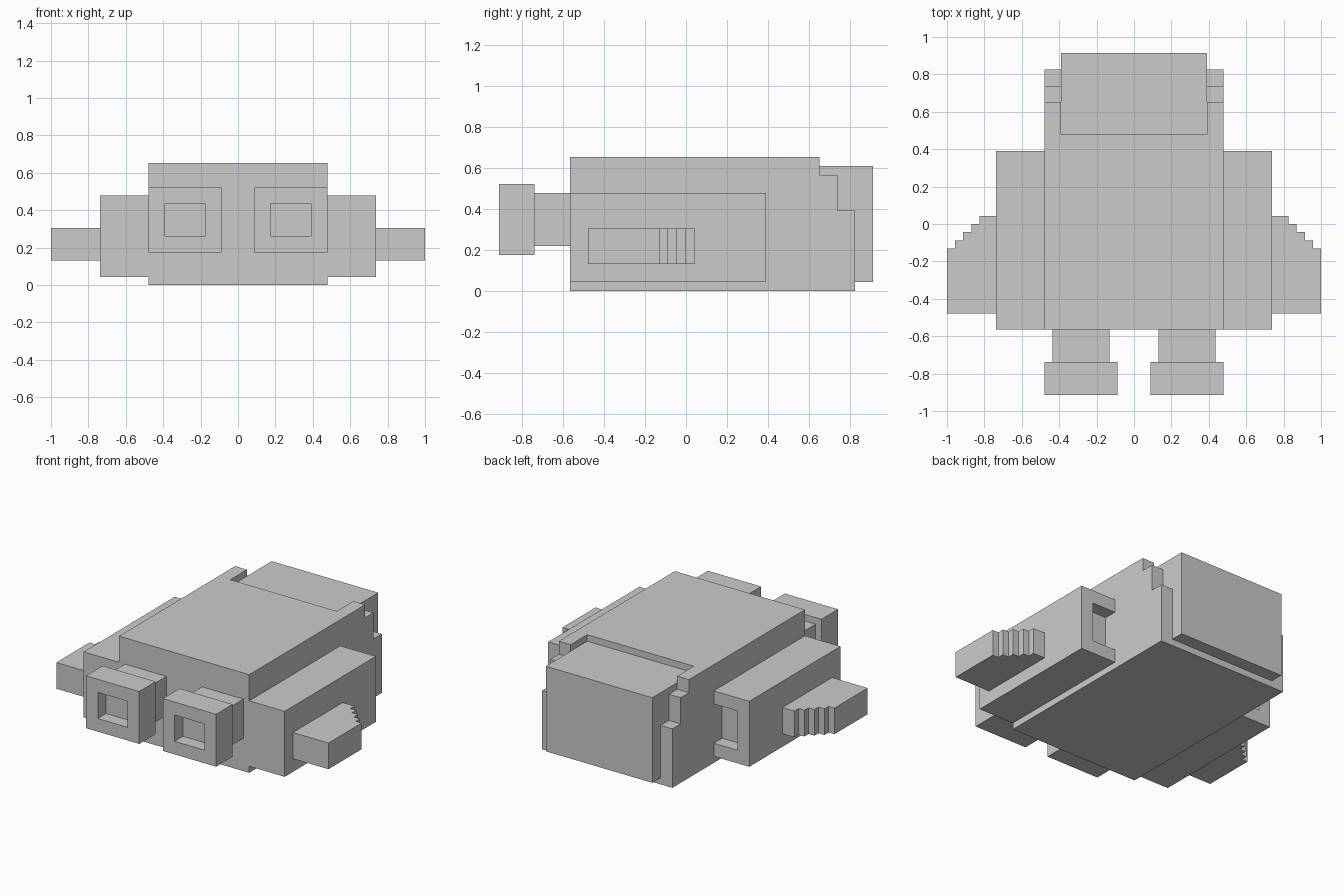
import bpy
import bmesh
from mathutils import Vector

if "Cube" in bpy.data.objects:
    bpy.data.objects.remove(bpy.data.objects["Cube"])

U = 1 / 23  # grid unit of the blocky design


def prism(name, points, axis, lo, hi):
    """Extrude a closed profile along x (points are y,z) or z (points are x,y)."""
    bm = bmesh.new()
    place = (lambda a, b: (lo, a, b)) if axis == 'x' else (lambda a, b: (a, b, lo))
    face = bm.faces.new([bm.verts.new(Vector(place(a, b)) * U) for a, b in points])
    res = bmesh.ops.extrude_face_region(bm, geom=[face])
    shift = Vector((1, 0, 0) if axis == 'x' else (0, 0, 1)) * (hi - lo) * U
    bmesh.ops.translate(bm, vec=shift,
                        verts=[v for v in res['geom'] if isinstance(v, bmesh.types.BMVert)])
    bmesh.ops.recalc_face_normals(bm, faces=bm.faces)
    mesh = bpy.data.meshes.new(name)
    bm.to_mesh(mesh)
    bm.free()
    ob = bpy.data.objects.new(name, mesh)
    bpy.context.collection.objects.link(ob)
    return ob


def box(name, x, y, z):
    return prism(name, [(x[0], y[0]), (x[1], y[0]), (x[1], y[1]), (x[0], y[1])], 'z', *z)


def apply(ob, mod):
    with bpy.context.temp_override(object=ob, active_object=ob, selected_objects=[ob]):
        bpy.ops.object.modifier_apply(modifier=mod.name)


def cut(ob, x, y, z):
    """Carve a box-shaped recess and remove the cutter."""
    cutter = box("cutter", x, y, z)
    cutter.hide_render = True
    mod = ob.modifiers.new("recess", 'BOOLEAN')
    mod.operation = 'DIFFERENCE'
    mod.solver = 'EXACT'
    mod.object = cutter
    apply(ob, mod)
    bpy.data.objects.remove(cutter)


def mirror(ob):
    ob.modifiers.new("mirror", 'MIRROR').use_mirror_merge = False


# Main hull: stepped side profile with a rear slot
hull = prism("hull", [(-13, 0), (19, 0), (19, 9), (17, 9), (17, 13),
                      (15, 13), (15, 15), (-13, 15)], 'x', -11, 11)
cut(hull, (-9, 9), (11, 20), (1, 16))

# Block seated in the rear slot
box("rear_block", (-9, 9), (11, 21), (1, 14))

# Side pods with a shallow opening at the back
pod = box("side_pod", (11, 17), (-13, 9), (1, 11))
cut(pod, (10, 15), (7, 10), (3, 9))
mirror(pod)

# Wings with stair-stepped rear edge
steps = [(17, 1), (19, 1)]
for i in range(4):
    steps += [(19 + i, -i), (20 + i, -i)]
steps = steps[:2] + [(19, 0)] + steps[3:]
steps[-1] = (23, -3)
steps[-2] = (22, -3)
outline = [(17, -11), (17, 1), (19, 1)]
for i in range(4):
    outline += [(19 + i, -i), (20 + i, -i)]
outline += [(23, -11)]
mirror(prism("wing", outline, 'z', 3, 7))

# Front nozzles: neck and hollow-faced collar
mirror(box("nozzle_neck", (3, 10), (-17, -13), (5, 11)))
nozzle = box("nozzle", (2, 11), (-21, -17), (4, 12))
cut(nozzle, (4, 9), (-22, -19), (6, 10))
mirror(nozzle)
